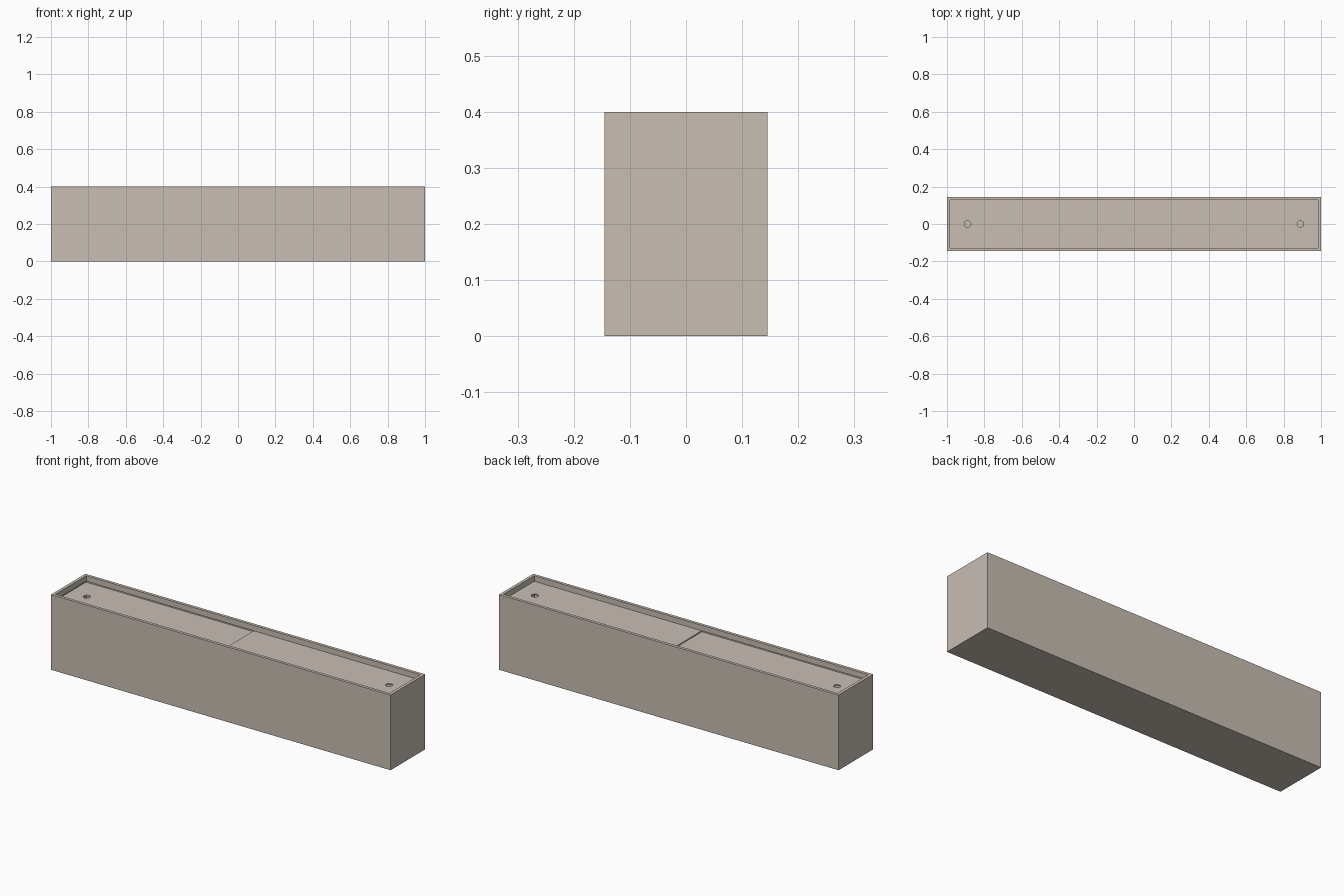
import bpy, bmesh

if "Cube" in bpy.data.objects:
    bpy.data.objects.remove(bpy.data.objects["Cube"])

mat = bpy.data.materials.new("warm_beige")
mat.diffuse_color = (0.58, 0.515, 0.455, 1)
mat.use_nodes = True
mat.node_tree.nodes["Principled BSDF"].inputs["Base Color"].default_value = mat.diffuse_color


def add_object(name, bm):
    bmesh.ops.recalc_face_normals(bm, faces=bm.faces)
    mesh = bpy.data.meshes.new(name)
    bm.to_mesh(mesh)
    bm.free()
    mesh.materials.append(mat)
    obj = bpy.data.objects.new(name, mesh)
    bpy.context.collection.objects.link(obj)
    return obj


def rect_loft(name, rings):
    """Skin a stack of (half x, half y, z) rectangles, capped at both ends."""
    bm = bmesh.new()
    loops = [[bm.verts.new((sx * hx, sy * hy, z))
              for sx, sy in ((-1, -1), (1, -1), (1, 1), (-1, 1))]
             for hx, hy, z in rings]
    for a, b in zip(loops, loops[1:]):
        for i in range(4):
            j = (i + 1) % 4
            bm.faces.new((a[i], a[j], b[j], b[i]))
    bm.faces.new(loops[0])
    bm.faces.new(loops[-1])
    return add_object(name, bm)


# Open hollow box with a groove under the rim that holds the sliding lids
X, Y, H = 1.0, 0.145, 0.4
WALL, GROOVE = 0.016, 0.006
ix, iy = X - WALL, Y - WALL
gx, gy = ix + GROOVE, iy + GROOVE
rect_loft("box", [
    (X, Y, 0), (X, Y, H), (ix, iy, H),
    (ix, iy, 0.3705), (gx, gy, 0.3705), (gx, gy, 0.356), (ix, iy, 0.356),
    (ix, iy, WALL)])


# Two overlapping sliding lids, each with a round finger hole
def lid(name, x0, x1, top, hole_x, thick=0.006):
    bm = bmesh.new()
    bmesh.ops.create_cube(bm, size=1)
    for v in bm.verts:
        v.co = ((x0 + x1) / 2 + v.co.x * (x1 - x0), v.co.y * 2 * (gy - 0.001),
                top + (v.co.z - 0.5) * thick)
    obj = add_object(name, bm)

    bm = bmesh.new()
    bmesh.ops.create_cone(bm, cap_ends=True, segments=32,
                          radius1=0.0175, radius2=0.0175, depth=0.06)
    bmesh.ops.translate(bm, verts=bm.verts, vec=(hole_x, 0, top))
    cutter = add_object(name + "_hole_cutter", bm)
    cutter.hide_render = True
    cutter.hide_viewport = True
    mod = obj.modifiers.new("finger_hole", 'BOOLEAN')
    mod.operation = 'DIFFERENCE'
    mod.solver = 'EXACT'
    mod.object = cutter


lid("lower_lid", -gx + 0.001, 0.02, 0.3628, -0.89)
lid("upper_lid", 0.0, gx - 0.001, 0.3692, 0.89)
